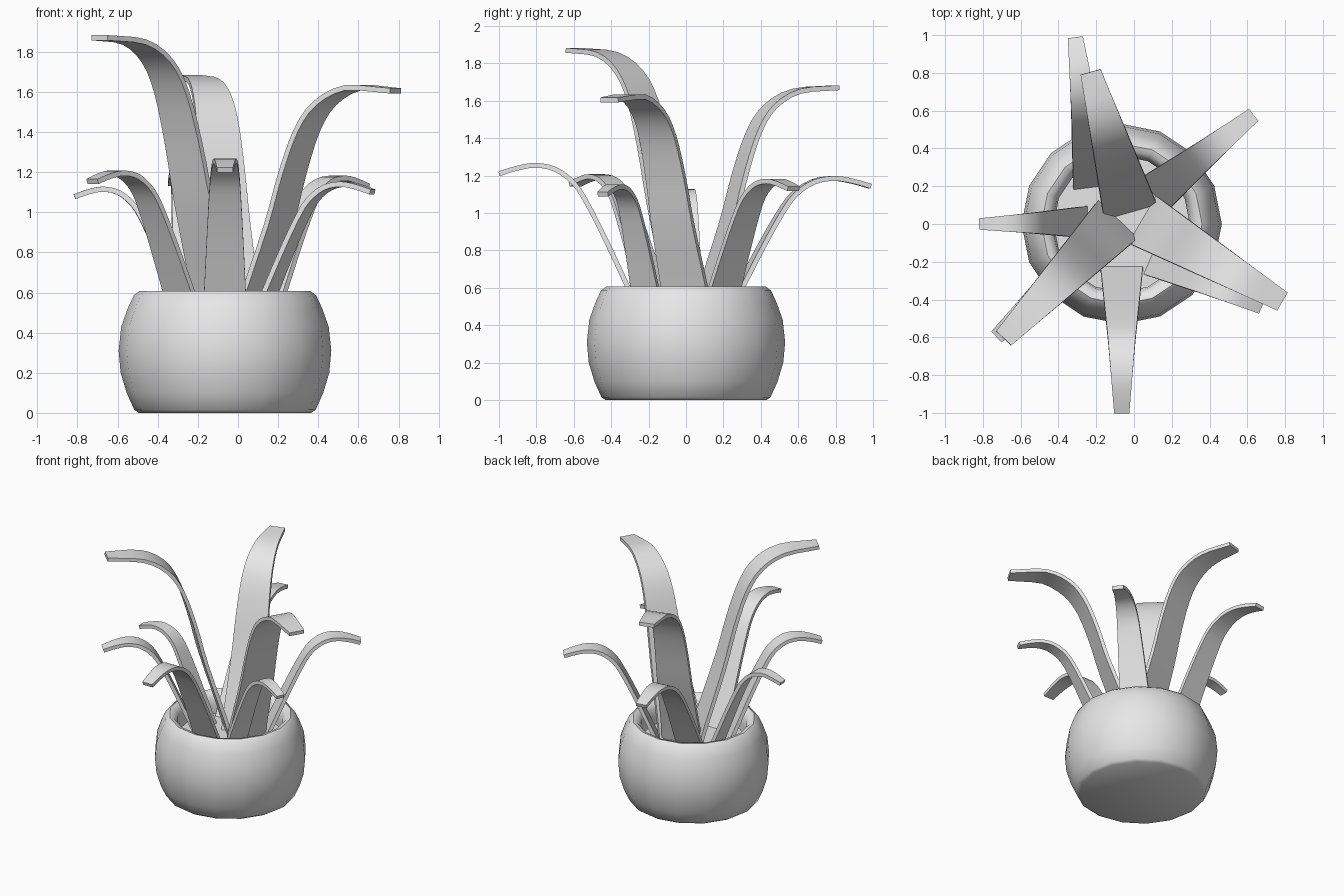
import bpy, bmesh, math
from mathutils import Vector

cube = bpy.data.objects.get("Cube")
if cube:
    bpy.data.objects.remove(cube, do_unlink=True)

grey = bpy.data.materials.new("plain grey")
grey.use_nodes = True
colour = (0.8, 0.8, 0.8, 1)
grey.diffuse_color = colour
grey.node_tree.nodes["Principled BSDF"].inputs["Base Color"].default_value = colour

POT_X = -0.065
SOIL_Z = 0.45
THICKNESS = 0.026


def add_object(name, bm):
    bmesh.ops.recalc_face_normals(bm, faces=bm.faces)
    mesh = bpy.data.meshes.new(name)
    bm.to_mesh(mesh)
    bm.free()
    mesh.materials.append(grey)
    obj = bpy.data.objects.new(name, mesh)
    bpy.context.collection.objects.link(obj)
    bpy.ops.object.select_all(action='DESELECT')
    obj.select_set(True)
    bpy.context.view_layer.objects.active = obj
    bpy.ops.object.shade_smooth_by_angle(angle=math.radians(40))
    return obj


def lathe(name, profile, sides):
    bm = bmesh.new()
    verts = [bm.verts.new((r, 0, z)) for r, z in profile]
    edges = [bm.edges.new(pair) for pair in zip(verts, verts[1:])]
    bmesh.ops.spin(bm, geom=verts + edges, cent=(0, 0, 0), axis=(0, 0, 1),
                   angle=math.tau, steps=sides, use_merge=True)
    bmesh.ops.remove_doubles(bm, verts=bm.verts, dist=0.0005)
    obj = add_object(name, bm)
    obj.location.x = POT_X
    return obj


def smooth_path(points, steps=3):
    # Catmull-Rom curve through the points
    pts = [Vector(p) for p in points]
    pts = [2 * pts[0] - pts[1]] + pts + [2 * pts[-1] - pts[-2]]
    path = []
    for a, b, c, d in zip(pts, pts[1:], pts[2:], pts[3:]):
        for i in range(steps):
            t = i / steps
            path.append(0.5 * (2 * b + (c - a) * t + (2 * a - 5 * b + 4 * c - d) * t ** 2
                               + (3 * b - a - 3 * c + d) * t ** 3))
    return path + [pts[-2]]


def leaf(name, root, tip, peak, shape, widths, droop=0):
    # Sweep a thin tapering rectangle along an arching path
    start = Vector((*root, 0))
    reach = Vector((*tip, 0)) - start
    out = reach.normalized()
    side = Vector((-out.y, out.x, 0))
    path = [Vector((u * reach.length, SOIL_Z - 0.02 + v * (peak - SOIL_Z + 0.02)
                    - droop * max(0, u - 0.7) / 0.3))
            for u, v in smooth_path(shape)]
    bm = bmesh.new()
    rings = []
    for i, p in enumerate(path):
        tangent = (path[min(i + 1, len(path) - 1)] - path[max(i - 1, 0)]).normalized()
        normal = -out * tangent.y + Vector((0, 0, tangent.x))
        u = p.x / reach.length
        base, middle, end = widths
        w = base + (middle - base) * u * 2 if u < 0.5 else middle + (end - middle) * (u * 2 - 1)
        centre = start + out * p.x + Vector((0, 0, p.y))
        rings.append([bm.verts.new(centre + side * w / 2 * s + normal * THICKNESS / 2 * n)
                      for s, n in ((-1, -1), (1, -1), (1, 1), (-1, 1))])
    for a, b in zip(rings, rings[1:]):
        for k in range(4):
            j = (k + 1) % 4
            bm.faces.new((a[k], a[j], b[j], b[k]))
    bm.faces.new(rings[0])
    bm.faces.new(rings[-1])
    return add_object(name, bm)


# Rounded pot with a rolled rim, and the soil inside it
lathe("pot", [(0, 0), (0.43, 0), (0.452, 0.015), (0.49, 0.1), (0.52, 0.2), (0.53, 0.31),
              (0.517, 0.43), (0.485, 0.52), (0.455, 0.585), (0.425, 0.608), (0.395, 0.6),
              (0.37, 0.565), (0.36, 0.51), (0.36, 0.4)], 16)
lathe("soil", [(0, SOIL_Z), (0.37, SOIL_Z)], 16)

# Arch shapes as (reach, height) fractions
TALL = [(0, 0), (0.06, 0.13), (0.21, 0.42), (0.3, 0.63), (0.4, 0.81),
        (0.52, 0.92), (0.71, 0.985), (1, 1)]
SHORT = [(0, 0), (0.1, 0.2), (0.25, 0.5), (0.38, 0.74), (0.48, 0.885),
         (0.61, 0.975), (0.75, 1), (0.88, 0.98), (1, 0.945)]

# Three tall inner leaves
WIDE = (0.29, 0.2, 0.11)
leaf("tall_leaf_right", (-0.09, 0.02), (-0.69, -0.605), 1.87, TALL, WIDE)
leaf("tall_leaf_left", (0.05, 0.02), (0.785, -0.41), 1.64, TALL, WIDE, 0.035)
leaf("tall_leaf_back", (-0.02, 0.07), (-0.23, 0.805), 1.67, TALL, WIDE)

# Six short outer leaves
NARROW = (0.225, 0.145, 0.08)
SLIM = (0.17, 0.11, 0.06)
leaf("short_leaf_front", (POT_X, -0.23), (POT_X, -1), 1.255, SHORT, NARROW)
leaf("short_leaf_back", (-0.21, 0.2), (-0.31, 0.985), 1.185, SHORT, NARROW)
leaf("short_leaf_right", (-0.25, 0.01), (-0.815, 0), 1.115, SHORT, SLIM)
leaf("short_leaf_front_right", (-0.24, -0.14), (-0.725, -0.595), 1.195, SHORT, NARROW)
leaf("short_leaf_front_left", (0.09, -0.19), (0.67, -0.445), 1.14, SHORT, SLIM)
leaf("short_leaf_back_left", (0.11, 0.16), (0.63, 0.575), 1.17, SHORT, NARROW)
